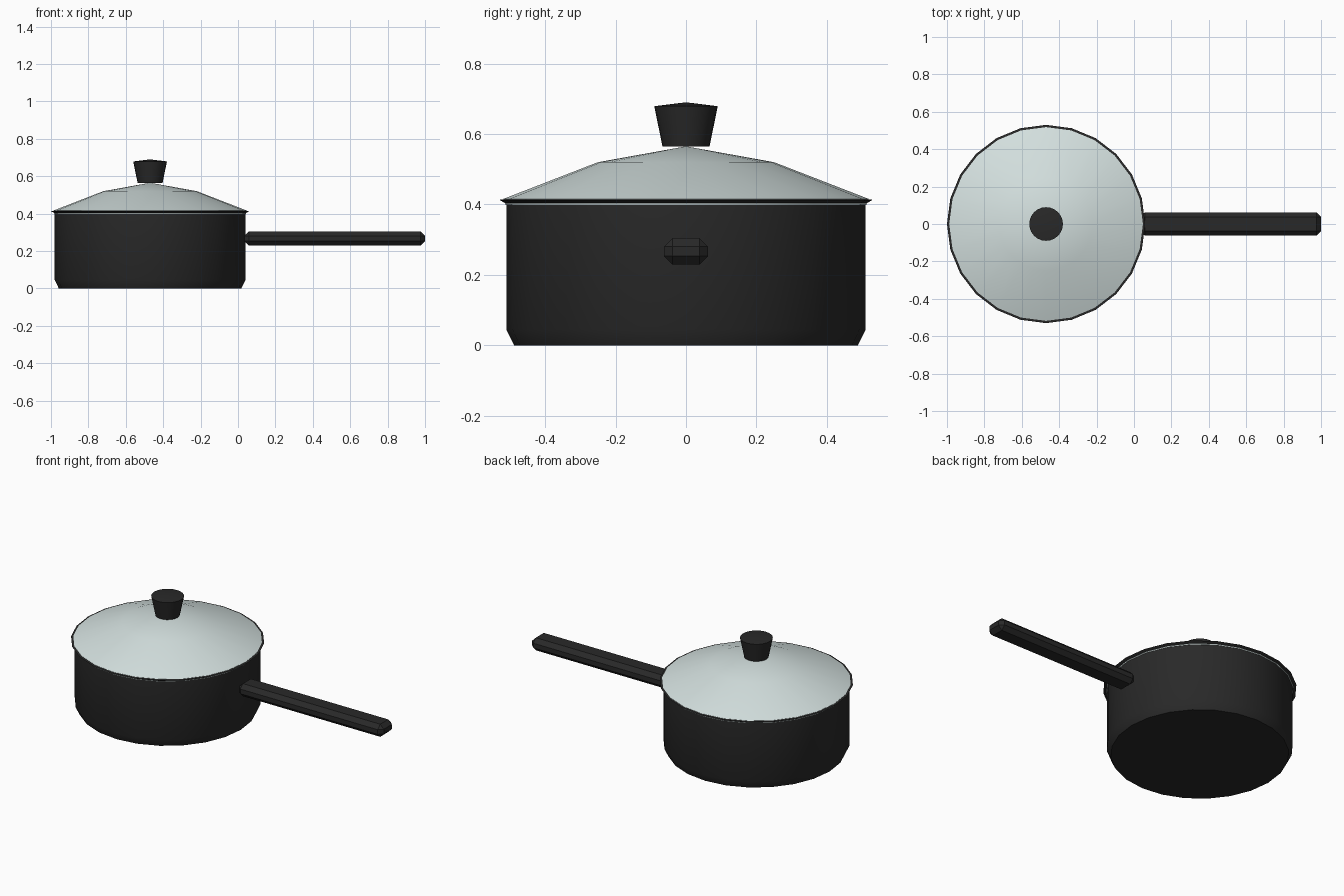
import bpy
import bmesh
import math

default = bpy.data.objects.get("Cube")
if default:
    bpy.data.objects.remove(default)

CENTRE_X = -0.47
SIDES = 24


def material(name, colour):
    mat = bpy.data.materials.new(name)
    mat.use_nodes = True
    mat.diffuse_color = colour
    mat.node_tree.nodes["Principled BSDF"].inputs["Base Color"].default_value = colour
    return mat


black = material("black", (0.022, 0.022, 0.022, 1))
pale_glass = material("pale glass", (0.66, 0.75, 0.74, 1))


def finish(bm, name, mat, location, angle):
    bmesh.ops.recalc_face_normals(bm, faces=bm.faces)
    mesh = bpy.data.meshes.new(name)
    bm.to_mesh(mesh)
    bm.free()
    mesh.materials.append(mat)
    obj = bpy.data.objects.new(name, mesh)
    obj.location = location
    bpy.context.collection.objects.link(obj)
    bpy.ops.object.select_all(action="DESELECT")
    obj.select_set(True)
    bpy.context.view_layer.objects.active = obj
    if angle:
        bpy.ops.object.shade_smooth_by_angle(angle=math.radians(angle))
    return obj


def lathe(name, profile, mat, closed=False, angle=35):
    """Turn a (radius, height) profile around the pot's axis."""
    bm = bmesh.new()
    verts = [bm.verts.new((0, r, z)) for r, z in profile]
    pairs = list(zip(verts, verts[1:]))
    if closed:
        pairs.append((verts[-1], verts[0]))
    edges = [bm.edges.new(pair) for pair in pairs]
    bmesh.ops.spin(bm, geom=verts + edges, cent=(0, 0, 0), axis=(0, 0, 1),
                   angle=math.tau, steps=SIDES)
    bmesh.ops.remove_doubles(bm, verts=bm.verts, dist=0.0005)
    return finish(bm, name, mat, (CENTRE_X, 0, 0), angle)


# Hollow pot with a chamfered base
lathe("pot_body", [(0, 0), (0.488, 0), (0.51, 0.045), (0.51, 0.4),
                   (0.495, 0.4), (0.495, 0.05), (0.475, 0.015), (0, 0.015)], black)

# Thin domed lid
lathe("lid_dome", [(0, 0.565), (0.25, 0.52), (0.518, 0.416), (0.512, 0.399),
                   (0.49, 0.399), (0.245, 0.51), (0, 0.555)], pale_glass)

# Flared band around the lid
lathe("lid_rim", [(0.512, 0.403), (0.53, 0.413), (0.515, 0.415)], black, closed=True)

# Knob
lathe("lid_knob", [(0, 0.565), (0.067, 0.565), (0.09, 0.679), (0, 0.69)], black)

# Chamfered bar handle
bm = bmesh.new()
bmesh.ops.create_cube(bm, size=1)
bmesh.ops.scale(bm, verts=bm.verts, vec=(0.965, 0.124, 0.076))
bmesh.ops.bevel(bm, geom=bm.edges[:], offset=0.024, segments=1, affect="EDGES")
finish(bm, "handle", black, (0.5175, 0, 0.267), 0)
